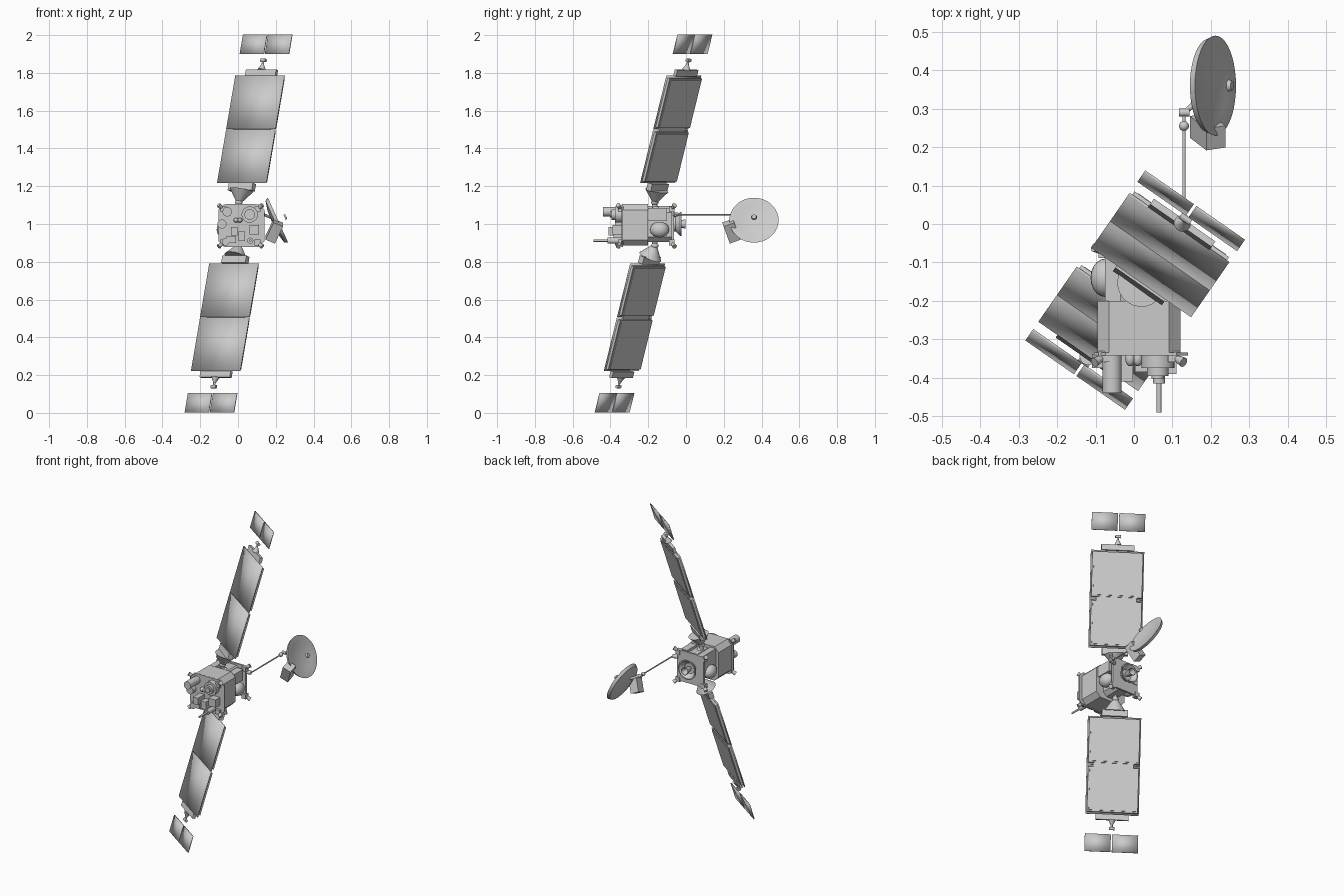
import bpy, bmesh, math
from mathutils import Matrix, Vector

if "Cube" in bpy.data.objects:
    bpy.data.objects.remove(bpy.data.objects["Cube"])

grey = bpy.data.materials.new("satin_grey")
grey.use_nodes = True
grey.diffuse_color = (0.6, 0.6, 0.6, 1)
grey.node_tree.nodes["Principled BSDF"].inputs["Base Color"].default_value = (0.6, 0.6, 0.6, 1)


def finish(name, bm, matrix, smooth=30):
    """Turn a bmesh into a named object, smooth below the given angle."""
    bmesh.ops.recalc_face_normals(bm, faces=bm.faces)
    mesh = bpy.data.meshes.new(name)
    bm.to_mesh(mesh)
    bm.free()
    mesh.materials.append(grey)
    obj = bpy.data.objects.new(name, mesh)
    obj.matrix_world = matrix
    bpy.context.collection.objects.link(obj)
    bpy.ops.object.select_all(action='DESELECT')
    obj.select_set(True)
    bpy.context.view_layer.objects.active = obj
    bpy.ops.object.shade_smooth_by_angle(angle=math.radians(smooth))
    return obj


def box(name, centre, size, frame=Matrix(), chamfer=0, smooth=30):
    bm = bmesh.new()
    bmesh.ops.create_cube(bm, size=1, matrix=Matrix.Diagonal((*size, 1)))
    if chamfer:  # cut the four edges that run along y
        edges = [e for e in bm.edges
                 if abs((e.verts[0].co - e.verts[1].co).normalized().y) > 0.9]
        bmesh.ops.bevel(bm, geom=edges, offset=chamfer, segments=1, affect='EDGES')
    return finish(name, bm, frame @ Matrix.Translation(centre), smooth)


def rod(name, start, end, r1, r2=None, frame=Matrix(), sides=24):
    a, b = Vector(start), Vector(end)
    bm = bmesh.new()
    bmesh.ops.create_cone(bm, cap_ends=True, segments=sides, radius1=r1,
                          radius2=r1 if r2 is None else r2, depth=(b - a).length)
    turn = (b - a).to_track_quat('Z', 'Y').to_matrix().to_4x4()
    return finish(name, bm, frame @ Matrix.Translation((a + b) / 2) @ turn)


def ball(name, centre, radii, frame=Matrix()):
    bm = bmesh.new()
    bmesh.ops.create_uvsphere(bm, u_segments=20, v_segments=12, radius=1,
                              matrix=Matrix.Diagonal((*radii, 1)))
    return finish(name, bm, frame @ Matrix.Translation(centre))


def lathe(name, profile, frame, steps=40):
    """Spin (radius, height) points about the local z axis."""
    bm = bmesh.new()
    verts = [bm.verts.new((r, 0, z)) for r, z in profile]
    edges = [bm.edges.new(p) for p in zip(verts, verts[1:])]
    bmesh.ops.spin(bm, geom=verts + edges, axis=(0, 0, 1), cent=(0, 0, 0),
                   steps=steps, angle=math.tau)
    bmesh.ops.remove_doubles(bm, verts=bm.verts, dist=0.0005)
    return finish(name, bm, frame)


def axes(x, y, z, origin):
    m = Matrix((x, y, z)).transposed().to_4x4()
    m.translation = origin
    return m


# Solar wings: local x is the width, -y the cell side, z the long axis
across = Vector((0.82, -0.57, 0)).normalized()
along = Vector((0.57 * 0.17, 0.82 * 0.17, 0.57)).normalized()
for side, s, origin in (("upper", 1, (0.072, -0.076, 1.5)),
                        ("lower", -1, (-0.066, -0.268, 0.505))):
    f = axes(across, along.cross(across), along, origin)
    for i, c in (("outer", 0.149), ("inner", -0.149)):
        box(f"{side}_{i}_solar_cells", (0, -0.006, s * c), (0.316, 0.006, 0.295), f, smooth=180)
        box(f"{side}_{i}_solar_backing", (0, 0.004, s * c), (0.30, 0.014, 0.272), f)
        box(f"{side}_{i}_back_plate", (0, 0.013, s * c), (0.28, 0.004, 0.255), f)
    box(f"{side}_panel_hinge", (0, 0.002, 0), (0.24, 0.008, 0.03), f)
    # Tip bracket, stub and knob
    box(f"{side}_tip_bracket", (0, 0.002, s * 0.314), (0.195, 0.018, 0.034), f)
    rod(f"{side}_tip_cone", (0, 0, s * 0.33), (0, 0, s * 0.362), 0.022, 0.006, f)
    rod(f"{side}_tip_stub", (0, 0, s * 0.355), (0, 0, s * 0.378), 0.006, None, f)
    rod(f"{side}_tip_knob", (-0.016, 0, s * 0.382), (0.016, 0, s * 0.382), 0.009, None, f)
    # Pair of small trim panels beyond the tip
    for name, x in (("left", 0.081), ("right", -0.081)):
        box(f"{side}_{name}_trim_panel", (x, 0, s * 0.471), (0.154, 0.006, 0.107), f, smooth=180)
    # Root bracket and drive cone
    box(f"{side}_root_bracket", (0, 0, s * -0.318), (0.155, 0.03, 0.04), f)
    root = f @ Vector((0, 0, s * -0.335))
    tip = Vector((0.005, -0.165, 1 + s * 0.115))
    rod(f"{side}_drive_cone", root, tip, 0.062, 0.014)
    rod(f"{side}_drive_shaft", tip, (0.005, -0.165, 1 + s * 0.07), 0.014)
    ball(f"{side}_drive_joint", tip, (0.02, 0.02, 0.016))

# Main body
box("main_body", (0.013, -0.268, 0.995), (0.216, 0.135, 0.22), chamfer=0.03)
box("front_deck", (0.018, -0.338, 0.992), (0.245, 0.008, 0.225), chamfer=0.03)
box("rear_core", (0.013, -0.135, 0.995), (0.11, 0.14, 0.18), chamfer=0.025)
box("rear_deck", (0.013, -0.07, 0.995), (0.19, 0.012, 0.2), chamfer=0.02)
box("rear_equipment_column", (-0.055, -0.13, 1.03), (0.04, 0.14, 0.13))
box("rear_equipment_box", (0.085, -0.15, 1.05), (0.045, 0.1, 0.07))
for name, x in (("left", 0.095), ("right", -0.075)):
    ball(f"{name}_propellant_tank", (x, -0.14, 0.97), (0.038, 0.05, 0.042))
ball("upper_tank", (0.012, -0.16, 1.045), (0.032, 0.032, 0.05))

# Rear adapter ring and engine nozzle
engine = axes(Vector((1, 0, 0)), Vector((0, 0, -1)), Vector((0, 1, 0)), (0.012, -0.07, 1.0))
lathe("adapter_cone", [(0.038, 0), (0.04, 0.015), (0.063, 0.038), (0.063, 0.045),
                       (0.056, 0.045), (0.034, 0.015), (0, 0.012)], engine)
lathe("engine_nozzle", [(0.01, 0.012), (0.016, 0.03), (0.025, 0.068),
                        (0.022, 0.068), (0.012, 0.03), (0, 0.028)], engine)

# Thruster pods on the corners of both decks
for deck, y, d in (("rear", -0.075, 1), ("front", -0.345, -1)):
    for hname, sx in (("left", 1), ("right", -1)):
        for vname, sz in (("upper", 1), ("lower", -1)):
            base = Vector((0.013 + sx * 0.09, y, 0.99 + sz * 0.088))
            name = f"{deck}_{vname}_{hname}_thruster"
            box(name + "_mount", base, (0.03, 0.028, 0.03))
            rod(name, base, base + Vector((sx * 0.026, d * 0.015, sz * 0.022)), 0.007, 0.013, sides=16)

# Instruments on the front deck
rod("telescope_tube", (-0.057, -0.335, 1.065), (-0.057, -0.44, 1.065), 0.025)
rod("camera_housing", (0.062, -0.335, 1.05), (0.062, -0.375, 1.05), 0.043)
rod("camera_barrel", (0.062, -0.37, 1.05), (0.062, -0.395, 1.05), 0.028)
rod("camera_lens", (0.062, -0.39, 1.05), (0.062, -0.402, 1.05), 0.016)
rod("probe_base", (0.065, -0.335, 0.912), (0.065, -0.415, 0.912), 0.016)
rod("probe_rod", (0.065, -0.41, 0.912), (0.065, -0.49, 0.912), 0.006)
box("sensor_block", (-0.02, -0.372, 0.962), (0.035, 0.075, 0.045))
box("lower_sensor_block", (-0.035, -0.36, 0.918), (0.05, 0.04, 0.035))
box("left_sensor_block", (0.085, -0.365, 0.97), (0.05, 0.05, 0.05))
box("centre_sensor_block", (0.02, -0.36, 0.935), (0.035, 0.05, 0.05))
rod("right_sensor_drum", (-0.085, -0.338, 1.0), (-0.085, -0.375, 1.0), 0.024)
rod("right_low_drum", (-0.065, -0.338, 0.905), (-0.065, -0.375, 0.905), 0.02)
for i, x in enumerate((-0.01, 0.01)):
    ball(f"small_sensor_{i + 1}", (x, -0.35, 1.02), (0.013, 0.02, 0.013))

# Antenna boom and joint
rod("boom_mount", (0.1, -0.06, 1.05), (0.13, -0.05, 1.05), 0.012)
rod("antenna_boom", (0.13, -0.06, 1.05), (0.13, 0.29, 1.05), 0.004, sides=12)
ball("boom_elbow", (0.13, 0.255, 1.05), (0.013, 0.013, 0.013))
rod("boom_joint", (0.117, 0.29, 1.05), (0.144, 0.29, 1.05), 0.01)
rod("dish_arm", (0.135, 0.292, 1.05), (0.172, 0.33, 1.035), 0.007)

# Dish antenna, tipped upward, facing the model's left
facing = Vector((0.91, 0, 0.41)).normalized()
side_axis = Vector((0, 1, 0))
dish = axes(side_axis, facing.cross(side_axis), facing, (0.212, 0.36, 1.02))
lathe("dish_reflector", [(0, -0.034), (0.07, -0.03), (0.122, -0.018), (0.13, 0),
                         (0.125, 0), (0.09, -0.008), (0.045, -0.014), (0, -0.016)], dish)
rod("dish_feed", (0, 0, 0.038), (0, 0, 0.048), 0.016, 0.012, dish)
tilt = Matrix.Translation((0.192, 0.24, 0.962)) @ Matrix.Rotation(math.radians(20), 4, 'X') \
    @ Matrix.Rotation(math.radians(24), 4, 'Y')
box("dish_electronics_box", (0, 0, 0), (0.055, 0.06, 0.105), tilt)
